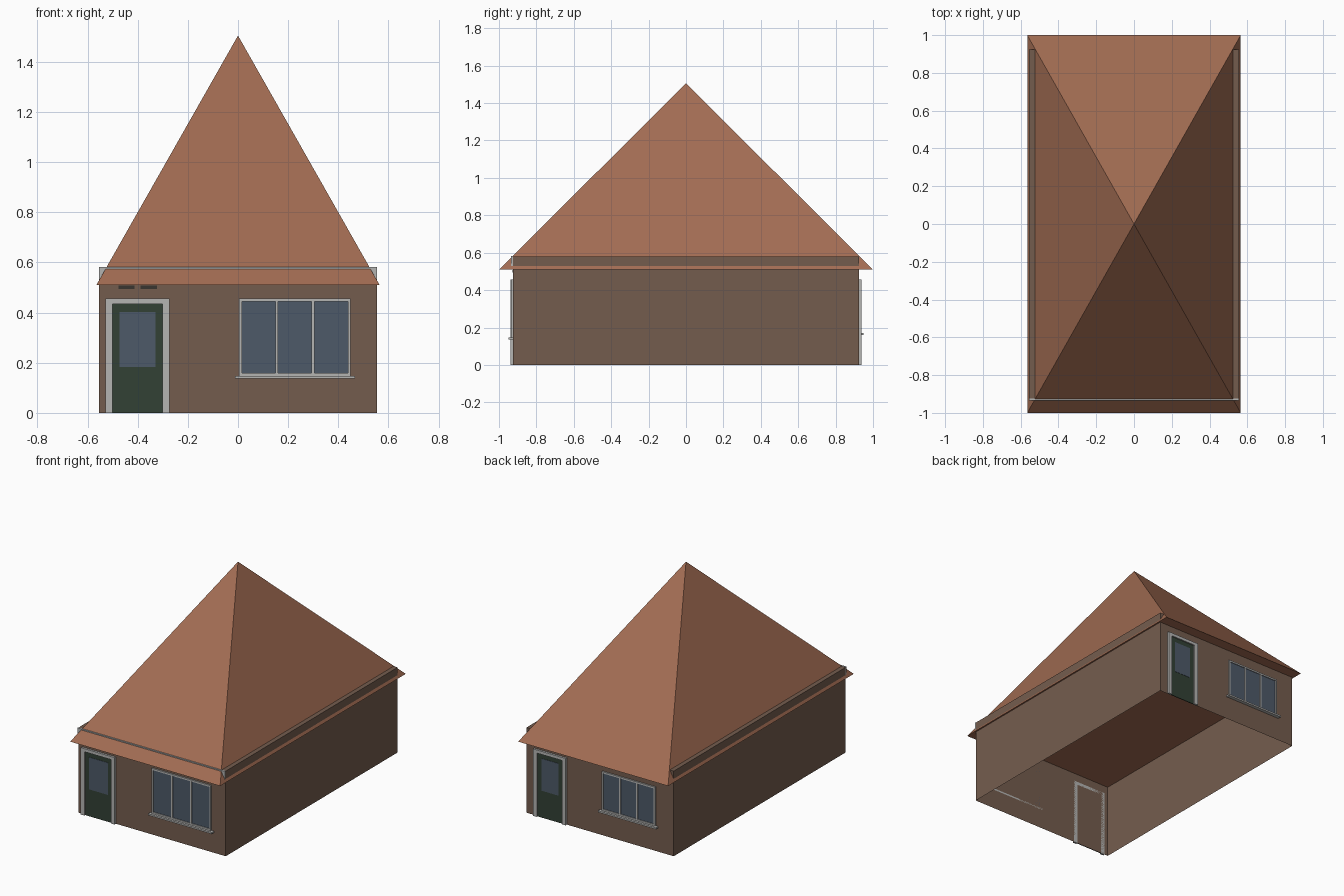
import bpy, bmesh
from math import sqrt, pi
from mathutils import Matrix

if "Cube" in bpy.data.objects:
    bpy.data.objects.remove(bpy.data.objects["Cube"])


def material(name, rgb):
    m = bpy.data.materials.new(name)
    m.diffuse_color = (*rgb, 1)
    m.use_nodes = True
    m.node_tree.nodes["Principled BSDF"].inputs["Base Color"].default_value = m.diffuse_color
    return m


BRICK = material("brick", (0.175, 0.108, 0.076))
TILE = material("roof_tile", (0.36, 0.15, 0.085))
TRIM = material("light_trim", (0.46, 0.46, 0.45))
GREEN = material("door_green", (0.032, 0.052, 0.035))
GLASS = material("glass", (0.075, 0.1, 0.14))
DARK = material("dark_slot", (0.04, 0.035, 0.03))
WALL_X, WALL_Y, WALL_Z = 0.555, 0.925, 0.58


def finish(name, bm, mat):
    me = bpy.data.meshes.new(name)
    bm.to_mesh(me)
    bm.free()
    me.materials.append(mat)
    ob = bpy.data.objects.new(name, me)
    bpy.context.collection.objects.link(ob)
    return ob


def boxes(name, spans, mat, turned=False, open_bottom=False):
    """One object from boxes given as (x0, x1, y0, y1, z0, z1)."""
    bm = bmesh.new()
    for x0, x1, y0, y1, z0, z1 in spans:
        mtx = Matrix.Translation(((x0 + x1) / 2, (y0 + y1) / 2, (z0 + z1) / 2))
        bmesh.ops.create_cube(bm, size=1, matrix=mtx @ Matrix.Diagonal((x1 - x0, y1 - y0, z1 - z0, 1)))
    if open_bottom:
        bm.normal_update()
        bmesh.ops.delete(bm, geom=[f for f in bm.faces if f.normal.z < -0.5], context='FACES')
    if turned:
        bmesh.ops.rotate(bm, verts=bm.verts, matrix=Matrix.Rotation(pi, 3, 'Z'))
    return finish(name, bm, mat)


def on_wall(x0, x1, z0, z1, depth):
    """Box standing out from the front wall."""
    return (x0, x1, -WALL_Y - depth, -WALL_Y, z0, z1)


def door(side, x0, x1, top, glass, turned):
    t = 0.028
    boxes(side + "_door_frame", [on_wall(x0, x0 + t, 0, top, 0.014),
                                 on_wall(x1 - t, x1, 0, top, 0.014),
                                 on_wall(x0 + t, x1 - t, top - 0.021, top, 0.014)], TRIM, turned)
    boxes(side + "_door", [on_wall(x0 + t, x1 - t, 0, top - 0.021, 0.005)], GREEN, turned)
    boxes(side + "_door_glass", [on_wall(*glass, 0.184, 0.403, 0.007)], GLASS, turned)


def window(side, x0, x1, z0, z1, turned):
    t, d = 0.011, 0.01
    w = (x1 - x0 - t) / 3
    bars = [on_wall(x0 + i * w, x0 + i * w + t, z0, z1, d) for i in range(4)]
    for i in range(3):
        a, b = x0 + i * w + t, x0 + (i + 1) * w
        bars += [on_wall(a, b, z1 - t, z1, d), on_wall(a, b, z0, z0 + t, d)]
    boxes(side + "_window_frame", bars, TRIM, turned)
    boxes(side + "_window_glass", [on_wall(x0 + t, x1 - t, z0 + t, z1 - t, 0.004)], GLASS, turned)
    boxes(side + "_window_sill", [on_wall(x0 - 0.016, x1 + 0.018, z0 - 0.011, z0, 0.025)], TRIM, turned)


# Walls: hollow shell, open underneath
boxes("walls", [(-WALL_X, WALL_X, -WALL_Y, WALL_Y, 0, WALL_Z)], BRICK, open_bottom=True)

# Pyramid roof with closed underside
bm = bmesh.new()
mtx = (Matrix.Translation((0, 0, 1.0075)) @ Matrix.Diagonal((0.565, 1, 1, 1))
       @ Matrix.Rotation(pi / 4, 4, 'Z'))
bmesh.ops.create_cone(bm, cap_ends=True, segments=4, radius1=sqrt(2), radius2=0, depth=0.995, matrix=mtx)
bmesh.ops.remove_doubles(bm, verts=bm.verts, dist=1e-4)
finish("roof", bm, TILE)

# Front doors and windows, and the slightly smaller pair on the back
door("front", -0.528, -0.273, 0.456, (-0.472, -0.329), False)
window("front", 0.004, 0.449, 0.148, 0.456, False)
door("back", -0.495, -0.25, 0.456, (-0.435, -0.31), True)
window("back", 0.018, 0.42, 0.172, 0.438, True)

# Front eaves board and the two dark slots over the door
boxes("eaves_board", [on_wall(-WALL_X, WALL_X, 0.515, 0.582, 0.01)], TRIM)
boxes("door_slots", [on_wall(-0.476, -0.412, 0.495, 0.508, 0.003),
                     on_wall(-0.388, -0.324, 0.495, 0.508, 0.003)], DARK)
